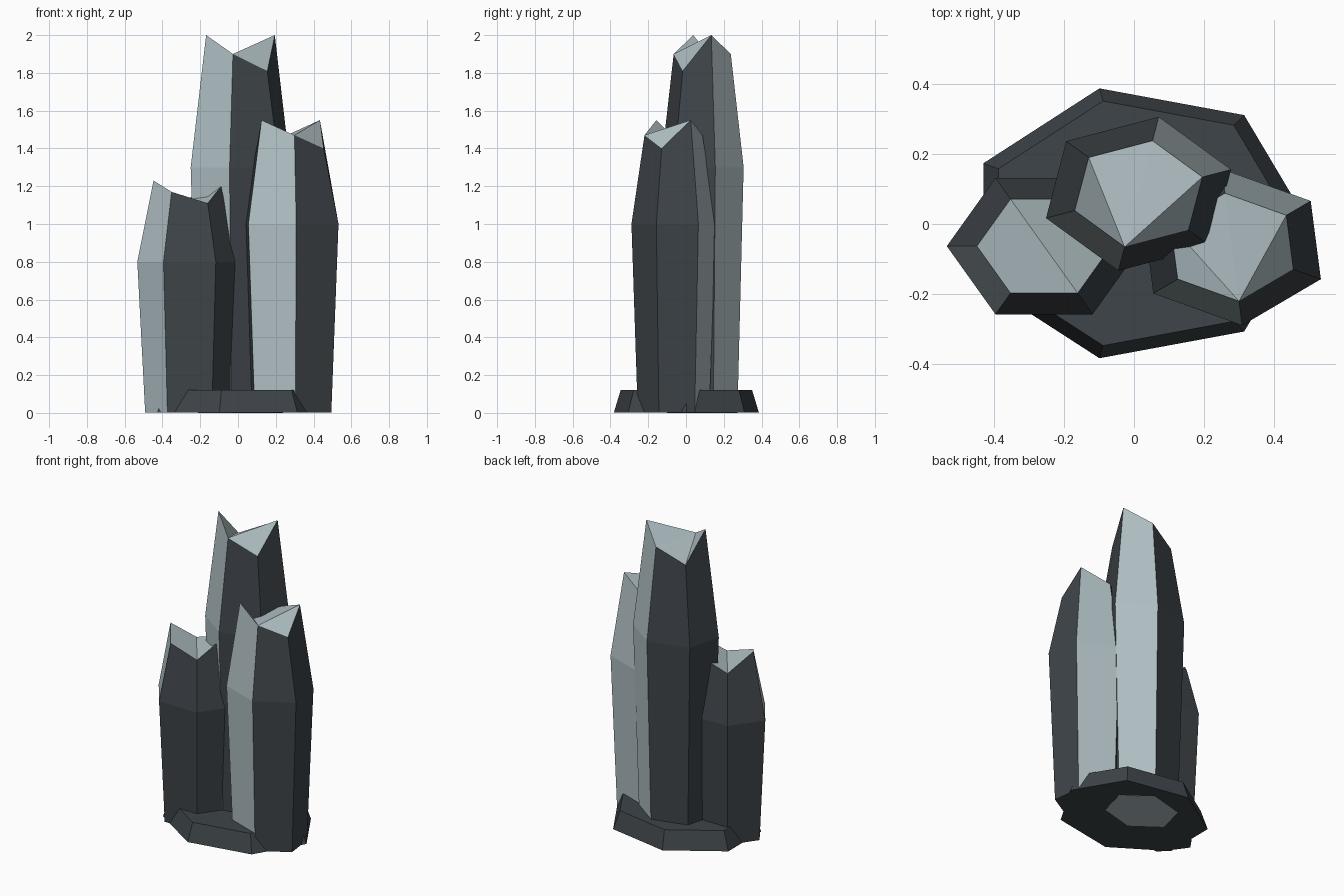
import bpy
import bmesh
import math

cube = bpy.data.objects.get("Cube")
if cube:
    bpy.data.objects.remove(cube, do_unlink=True)


def make_material(name, rgb):
    mat = bpy.data.materials.new(name)
    mat.use_nodes = True
    mat.diffuse_color = (*rgb, 1)
    mat.node_tree.nodes["Principled BSDF"].inputs["Base Color"].default_value = (*rgb, 1)
    return mat


DARK = make_material("dark slate", (0.048, 0.058, 0.066))
PALE = make_material("pale blue grey", (0.44, 0.53, 0.56))


def ring(bm, center, rx, ry, rot, heights):
    """Elliptical ring of vertices, one per height."""
    n = len(heights)
    verts = []
    for i, z in enumerate(heights):
        a = rot + math.tau * i / n
        verts.append(bm.verts.new((center[0] + rx * math.cos(a),
                                   center[1] + ry * math.sin(a), z)))
    return verts


def bridge(bm, low, high, pale_sides=()):
    """Side faces between two rings; the listed sides are pale."""
    n = len(low)
    for i in range(n):
        j = (i + 1) % n
        face = bm.faces.new((low[i], low[j], high[j], high[i]))
        face.material_index = 1 if i in pale_sides else 0


def finish(bm, name):
    bmesh.ops.recalc_face_normals(bm, faces=bm.faces[:])
    mesh = bpy.data.meshes.new(name)
    bm.to_mesh(mesh)
    bm.free()
    mesh.materials.append(DARK)
    mesh.materials.append(PALE)
    obj = bpy.data.objects.new(name, mesh)
    bpy.context.collection.objects.link(obj)
    return obj


def crystal(name, center, degrees, mid_z, tips, cap, bottom_pale):
    """Six-sided shard: narrow foot, wide middle, jagged pale tip."""
    bm = bmesh.new()
    rx, ry, rot = 0.277, 0.224, math.radians(degrees)
    foot = ring(bm, center, rx * 0.85, ry * 0.85, rot, [0.0 if bottom_pale else 0.002] * 6)
    middle = ring(bm, center, rx, ry, rot, [mid_z] * 6)
    tip = ring(bm, center, rx * 0.69, ry * 0.69, rot, tips * 2)
    bridge(bm, foot, middle, (0, 3))
    bridge(bm, middle, tip, (0, 3))
    for corners in cap:
        bm.faces.new([tip[i] for i in corners]).material_index = 1
    bm.faces.new(foot[::-1]).material_index = 1 if bottom_pale else 0
    return finish(bm, name)


# Tip facets: a fan from one corner, or two halves folded along a valley
FAN = [(4, 5, 0), (4, 0, 1), (4, 1, 2), (4, 2, 3)]
FOLD = [(2, 3, 4, 5), (5, 0, 1, 2)]

crystal("tall_crystal", (0.013, 0.086), 18, 1.30, [2.0, 1.9, 1.81], FAN, True)
crystal("medium_crystal", (0.279, -0.066), 36, 1.0, [1.55, 1.47, 1.40], FAN, False)
crystal("short_crystal", (-0.256, -0.063), 0, 0.80, [1.23, 1.17, 1.11], FOLD, False)

# Seven-sided bevelled rock slab under the crystals
slab = bmesh.new()
lower = ring(slab, (0.01, 0.002), 0.487, 0.394, 0, [0.001] * 7)
upper = ring(slab, (0.01, 0.002), 0.44, 0.357, 0, [0.12] * 7)
bridge(slab, lower, upper)
slab.faces.new(upper)
slab.faces.new(lower[::-1])
finish(slab, "rock_base")
